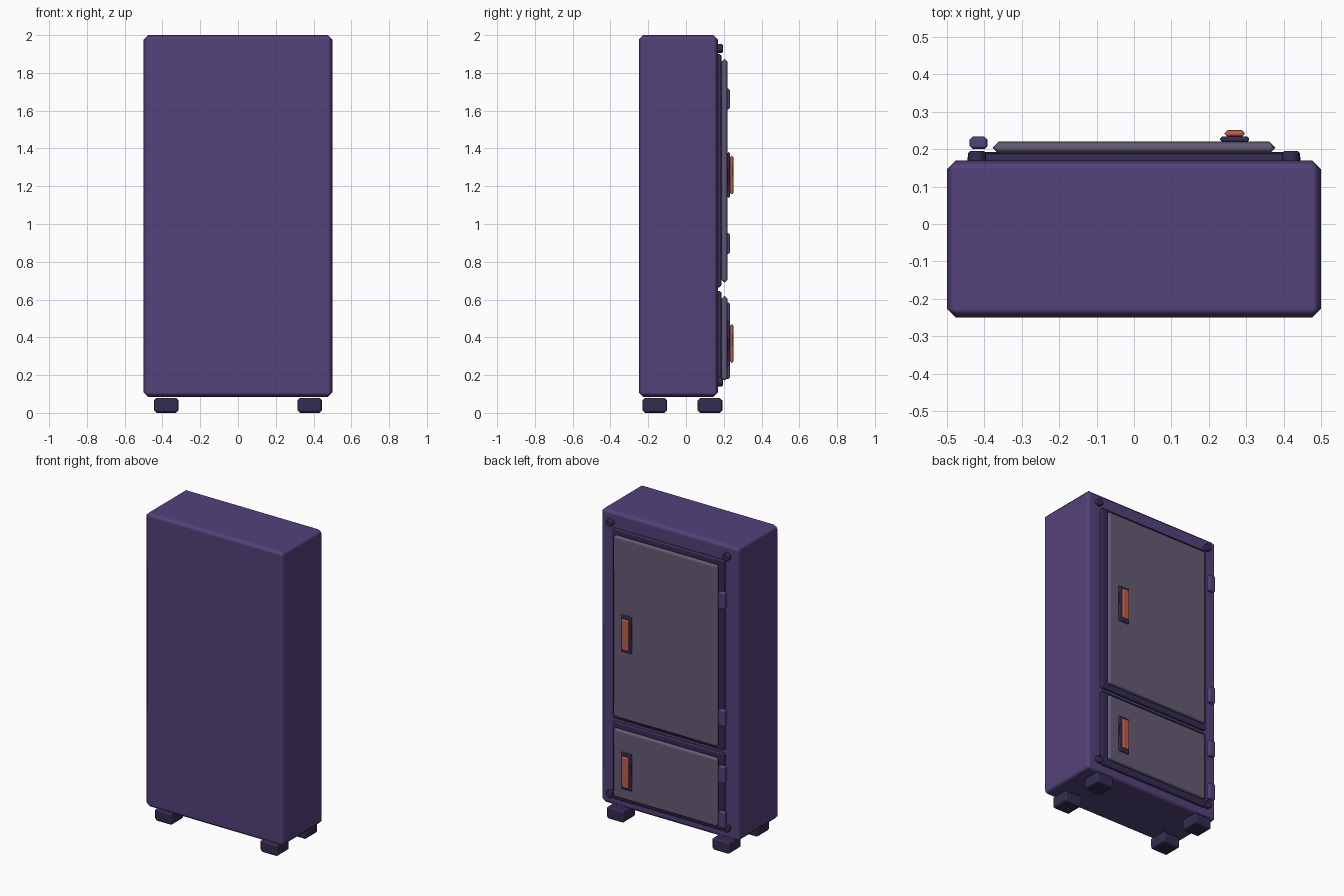
import bpy
import math

default = bpy.data.objects.get("Cube")
if default:
    bpy.data.objects.remove(default, do_unlink=True)


def material(name, rgb):
    m = bpy.data.materials.new(name)
    m.use_nodes = True
    m.diffuse_color = (*rgb, 1)
    m.node_tree.nodes["Principled BSDF"].inputs["Base Color"].default_value = (*rgb, 1)
    return m


PURPLE = material("purple", (0.088, 0.054, 0.195))
DARK = material("dark purple", (0.034, 0.025, 0.083))
GREY = material("mauve grey", (0.128, 0.104, 0.175))
ORANGE = material("burnt orange", (0.5, 0.115, 0.07))


def finish(obj, name, mat, bevel):
    """Name, colour and chamfer a part, with smooth shading over the chamfer."""
    obj.name = name
    obj.data.materials.append(mat)
    bpy.ops.object.transform_apply(location=False, rotation=True, scale=True)
    bpy.ops.object.shade_smooth()
    mod = obj.modifiers.new("chamfer", "BEVEL")
    mod.width = bevel
    mod.segments = 1
    mod.limit_method = "ANGLE"
    mod.angle_limit = math.radians(50)
    mod.harden_normals = True
    return obj


def box(name, x, y, z, mat, bevel):
    """Chamfered box from its (low, high) extent on each axis."""
    ext = (x, y, z)
    bpy.ops.mesh.primitive_cube_add(size=1, location=[(a + b) / 2 for a, b in ext])
    obj = bpy.context.object
    obj.scale = [b - a for a, b in ext]
    return finish(obj, name, mat, bevel)


def bolt(name, x, z):
    bpy.ops.mesh.primitive_cylinder_add(
        vertices=12, radius=0.024, depth=0.035,
        location=(x, 0.178, z), rotation=(math.pi / 2, 0, 0))
    return finish(bpy.context.object, name, DARK, 0.006)


# Cabinet
box("cabinet_body", (-0.5, 0.5), (-0.25, 0.17), (0.085, 2.0), PURPLE, 0.024)

# Feet and corner bolts, mirrored left and right
for side, s in (("left", 1), ("right", -1)):
    x = sorted((s * 0.315, s * 0.445))
    box(f"front_{side}_foot", x, (-0.23, -0.1), (0, 0.08), DARK, 0.014)
    box(f"back_{side}_foot", x, (0.062, 0.192), (0, 0.08), DARK, 0.014)
    bolt(f"upper_{side}_bolt", s * 0.42, 1.93)
    bolt(f"lower_{side}_bolt", s * 0.42, 0.165)

# Each door: frame, panel, handle and two hinges
doors = (
    ("upper", (0.665, 1.9), (0.69, 1.875), 1.26, (1.662, 0.897)),
    ("lower", (0.14, 0.645), (0.17, 0.62), 0.367, (0.53, 0.235)),
)
for level, frame_z, door_z, grip_z, hinges in doors:
    box(f"{level}_door_frame", (-0.405, 0.405), (0.16, 0.188), frame_z, DARK, 0.01)
    box(f"{level}_door", (-0.378, 0.378), (0.187, 0.221), door_z, GREY, 0.0165)
    box(f"{level}_handle_plate", (0.23, 0.308), (0.219, 0.234),
        (grip_z - 0.12, grip_z + 0.12), DARK, 0.006)
    box(f"{level}_handle", (0.242, 0.296), (0.233, 0.251),
        (grip_z - 0.102, grip_z + 0.102), ORANGE, 0.008)
    for end, hz in zip(("top", "bottom"), hinges):
        box(f"{level}_door_{end}_hinge", (-0.44, -0.391), (0.2, 0.234),
            (hz - 0.055, hz + 0.055), PURPLE, 0.009)
